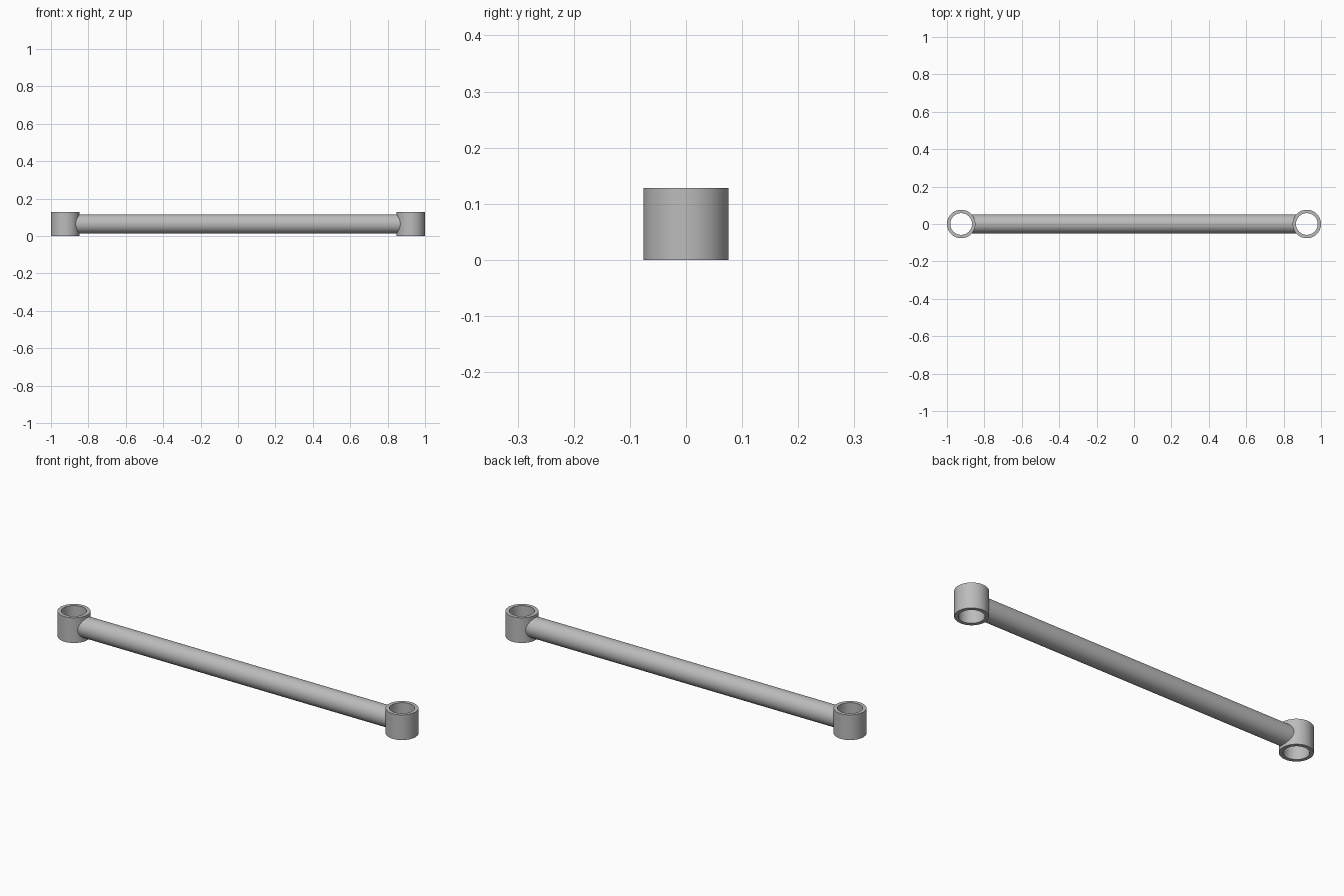
import bpy, bmesh
from math import cos, sin, tau, sqrt, radians

cube = bpy.data.objects.get("Cube")
if cube:
    bpy.data.objects.remove(cube, do_unlink=True)

HEIGHT = 0.128
OUTER, BORE = 0.076, 0.058
ROD = 0.051
EYE_X = 1 - OUTER
SIDES = 64

steel = bpy.data.materials.new("grey_steel")
steel.use_nodes = True
grey = (0.5, 0.5, 0.5, 1)
steel.diffuse_color = grey
steel.node_tree.nodes["Principled BSDF"].inputs["Base Color"].default_value = grey


def loft(name, rings, closed):
    """Skin a list of point rings with quads; closed joins last ring to first."""
    bm = bmesh.new()
    loops = [[bm.verts.new(p) for p in ring] for ring in rings]
    pairs = list(zip(loops, loops[1:]))
    if closed:
        pairs.append((loops[-1], loops[0]))
    for a, b in pairs:
        for i in range(SIDES):
            j = (i + 1) % SIDES
            bm.faces.new((a[i], a[j], b[j], b[i]))
    bmesh.ops.recalc_face_normals(bm, faces=bm.faces)
    mesh = bpy.data.meshes.new(name)
    bm.to_mesh(mesh)
    bm.free()
    mesh.materials.append(steel)
    obj = bpy.data.objects.new(name, mesh)
    bpy.context.collection.objects.link(obj)
    bpy.ops.object.select_all(action="DESELECT")
    obj.select_set(True)
    bpy.context.view_layer.objects.active = obj
    bpy.ops.object.shade_smooth_by_angle(angle=radians(30))


angles = [tau * i / SIDES for i in range(SIDES)]

# Bored sleeves at each end
profile = [(OUTER, 0), (OUTER, HEIGHT), (BORE, HEIGHT), (BORE, 0)]
for name, x in (("left_sleeve", EYE_X), ("right_sleeve", -EYE_X)):
    loft(name, [[(x + r * cos(a), r * sin(a), z) for a in angles]
                for r, z in profile], True)

# Rod, with ends coped to finish inside the sleeve walls
SEAT = (OUTER + BORE) / 2 + 0.004


def rod_ring(side):
    return [(side * (EYE_X - sqrt(SEAT ** 2 - (ROD * cos(a)) ** 2)),
             ROD * cos(a), HEIGHT / 2 + ROD * sin(a)) for a in angles]


loft("rod", [rod_ring(-1), rod_ring(1)], False)
